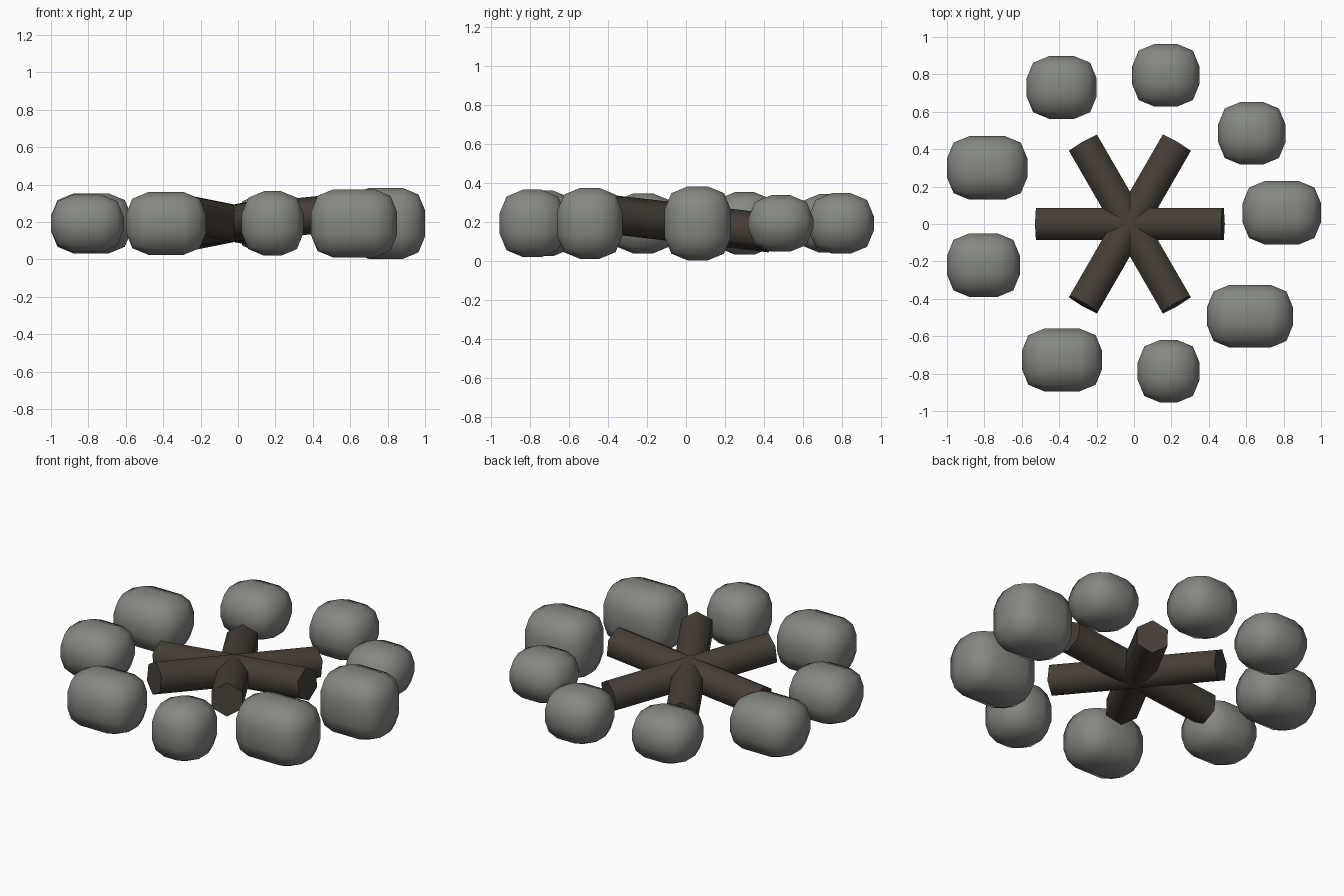
import bpy, bmesh, math
from mathutils import Matrix, Vector

if "Cube" in bpy.data.objects:
    bpy.data.objects.remove(bpy.data.objects["Cube"])


def material(name, rgb):
    m = bpy.data.materials.new(name)
    m.diffuse_color = (*rgb, 1)
    m.use_nodes = True
    m.node_tree.nodes["Principled BSDF"].inputs["Base Color"].default_value = m.diffuse_color
    return m


GREY = material("stone_grey", (0.235, 0.245, 0.22))
BROWN = material("charred_brown", (0.062, 0.049, 0.037))


def finish(bm, name, mat, angle):
    me = bpy.data.meshes.new(name)
    bm.to_mesh(me)
    bm.free()
    me.materials.append(mat)
    ob = bpy.data.objects.new(name, me)
    bpy.context.collection.objects.link(ob)
    bpy.ops.object.select_all(action='DESELECT')
    ob.select_set(True)
    bpy.context.view_layer.objects.active = ob
    bpy.ops.object.shade_smooth_by_angle(angle=math.radians(angle))
    return ob


# Ring of rounded stones: (x, y, width, depth, height)
stones = [
    (0.79, 0.06, 0.42, 0.34, 0.38),
    (0.63, 0.485, 0.36, 0.335, 0.29),
    (0.17, 0.795, 0.36, 0.335, 0.31),
    (-0.387, 0.73, 0.375, 0.335, 0.30),
    (-0.785, 0.30, 0.43, 0.34, 0.32),
    (-0.805, -0.22, 0.39, 0.34, 0.308),
    (-0.385, -0.727, 0.43, 0.335, 0.335),
    (0.185, -0.787, 0.33, 0.335, 0.345),
    (0.62, -0.493, 0.46, 0.335, 0.365),
]
for i, (x, y, w, d, h) in enumerate(stones):
    bm = bmesh.new()
    bmesh.ops.create_cube(bm, size=1)
    bmesh.ops.scale(bm, vec=(w, d, h), verts=bm.verts)
    bmesh.ops.bevel(bm, geom=bm.edges[:], offset=0.12, segments=2,
                    profile=0.5, affect='EDGES')
    bmesh.ops.translate(bm, vec=(x, y, 0.192), verts=bm.verts)
    finish(bm, f"ring_stone_{i + 1}", GREY, 60)

# Three crossed hexagonal logs, each slightly raised at one end
for i, deg in enumerate((0, -60, -120)):
    bm = bmesh.new()
    bmesh.ops.create_cone(bm, cap_ends=True, segments=6, radius1=0.1,
                          radius2=0.1, depth=1.0)
    # put a hexagon corner on the x axis so that it ends up on top
    corner = max(bm.verts, key=lambda v: v.co.x).co
    spin = Matrix.Rotation(-math.atan2(corner.y, corner.x), 4, 'Z')
    lay = Matrix.Rotation(math.pi / 2 - 0.1, 4, 'Y')
    turn = Matrix.Rotation(math.radians(deg), 4, 'Z')
    move = Matrix.Translation(Vector((-0.022, 0, 0.193)))
    bmesh.ops.transform(bm, matrix=move @ turn @ lay @ spin, verts=bm.verts)
    finish(bm, f"log_{i + 1}", BROWN, 65)
